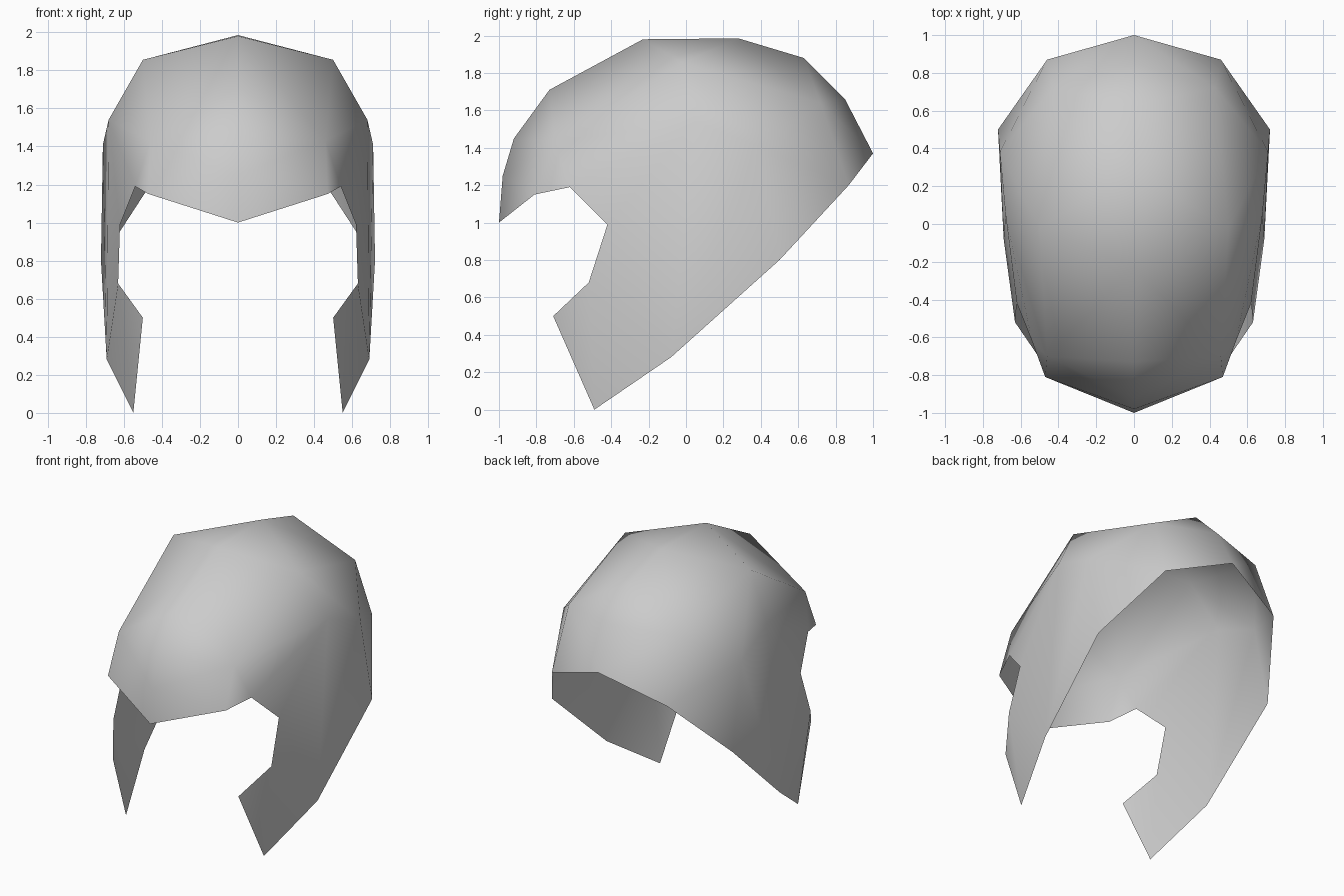
import bpy
import bmesh
from mathutils import Vector

cube = bpy.data.objects.get("Cube")
if cube:
    bpy.data.objects.remove(cube, do_unlink=True)

grey = bpy.data.materials.new("plain grey")
grey.use_nodes = True
colour = (0.6, 0.6, 0.6, 1)
grey.diffuse_color = colour
grey.node_tree.nodes["Principled BSDF"].inputs["Base Color"].default_value = colour

bm = bmesh.new()


def line(points):
    return [bm.verts.new(p) for p in points]


def bridge(a, b):
    """Join two lines of vertices with triangles, taking the shorter diagonal."""
    i = j = 0
    while i < len(a) - 1 or j < len(b) - 1:
        step_a = (a[i + 1].co - b[j].co).length if i < len(a) - 1 else 99
        step_b = (a[i].co - b[j + 1].co).length if j < len(b) - 1 else 99
        if step_a < step_b:
            bm.faces.new((a[i], b[j], a[i + 1]))
            i += 1
        else:
            bm.faces.new((a[i], b[j], b[j + 1]))
            j += 1


# Crown ridge, from brow point over the top to the nape
ridge = line((0, y, z) for y, z in [
    (-1, 1), (-.98, 1.25), (-.92, 1.45), (-.73, 1.71), (-.23, 1.98),
    (.28, 1.985), (.63, 1.88), (.85, 1.66), (1, 1.37)])
# Shoulder of the dome
shoulder = line([(.47, -.81, 1.15), (.46, -.7, 1.43), (.5, -.02, 1.855),
                 (.43, .72, 1.64), (.46, .87, 1.2)])
# Temple line, from brow corner to the back edge
temple = line([(.54, -.62, 1.19), (.68, .05, 1.54), (.71, .38, 1.41), (.72, .5, .8)])
# Eye opening and cheek guard outline
eye, notch, cheek, tip, jaw = line([
    (.62, -.42, .99), (.63, -.52, .68), (.5, -.71, .5), (.55, -.49, 0), (.69, -.08, .28)])

bridge(ridge, shoulder)
bridge(shoulder, temple)
brow, side, rear, back = temple
for face in [(brow, eye, side), (side, eye, jaw), (eye, notch, jaw), (notch, tip, jaw),
             (notch, cheek, tip), (side, jaw, rear), (rear, jaw, back)]:
    bm.faces.new(face)

bmesh.ops.recalc_face_normals(bm, faces=bm.faces)
bm.normal_update()
if sum(f.normal.dot(f.calc_center_median() - Vector((0, 0, 1))) for f in bm.faces) < 0:
    bmesh.ops.reverse_faces(bm, faces=bm.faces)
for f in bm.faces:
    f.smooth = True

mesh = bpy.data.meshes.new("helmet_shell")
bm.to_mesh(mesh)
bm.free()
mesh.materials.append(grey)
helmet = bpy.data.objects.new("helmet_shell", mesh)
bpy.context.collection.objects.link(helmet)
mirror = helmet.modifiers.new("mirror", 'MIRROR')
mirror.use_clip = True
